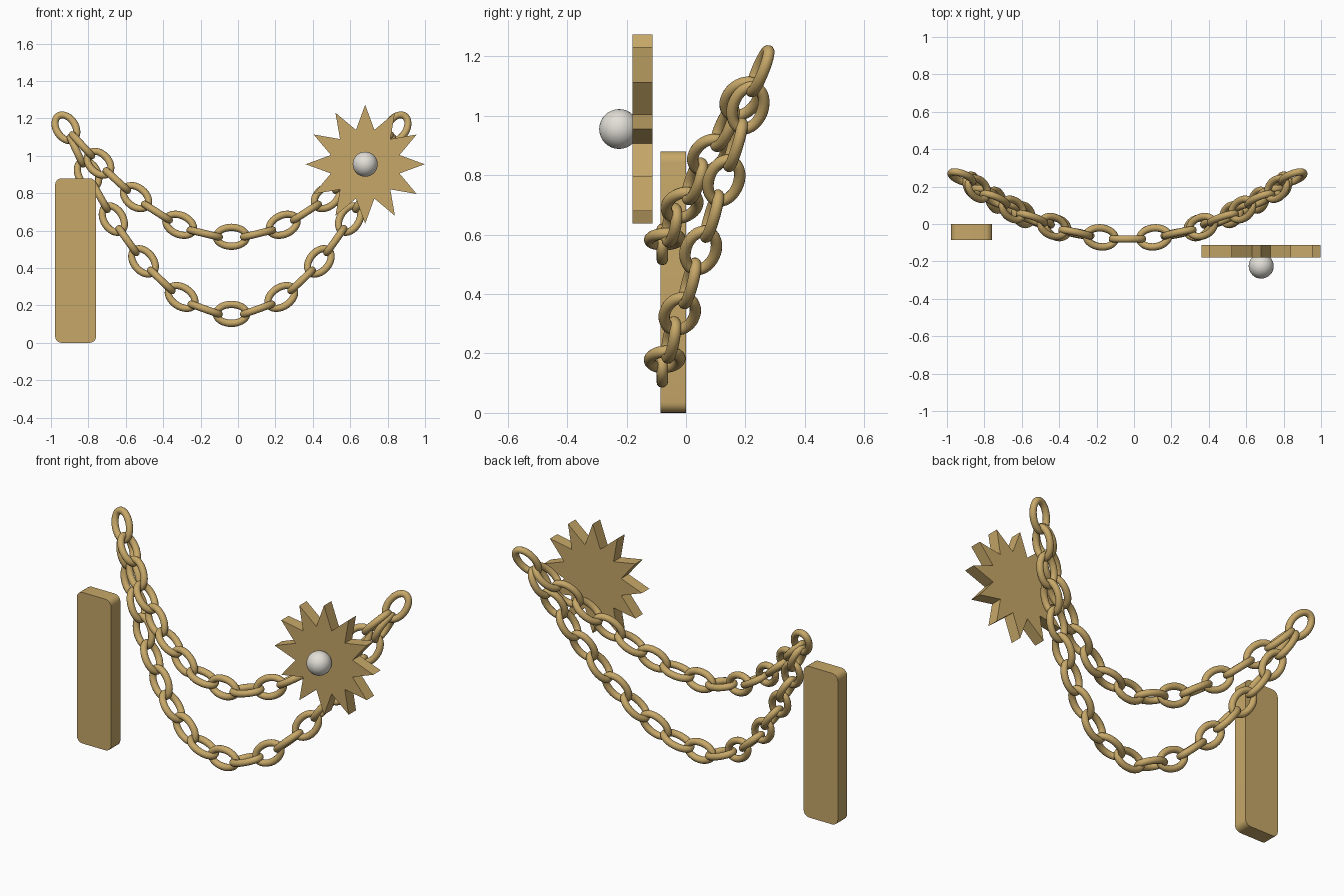
import bpy, bmesh, math
from mathutils import Vector, Matrix

if "Cube" in bpy.data.objects:
    bpy.data.objects.remove(bpy.data.objects["Cube"])


def material(name, rgb):
    m = bpy.data.materials.new(name)
    m.diffuse_color = (*rgb, 1)
    m.use_nodes = True
    m.node_tree.nodes["Principled BSDF"].inputs["Base Color"].default_value = m.diffuse_color
    return m


gold = material("gold", (0.57, 0.39, 0.14))
ivory = material("ivory", (0.76, 0.74, 0.68))


def add_object(name, mesh):
    ob = bpy.data.objects.new(name, mesh)
    bpy.context.collection.objects.link(ob)
    return ob


def smooth(ob, angle=30):
    bpy.ops.object.select_all(action='DESELECT')
    ob.select_set(True)
    bpy.context.view_layer.objects.active = ob
    bpy.ops.object.shade_smooth_by_angle(angle=math.radians(angle))


def extrude_profile(name, points, y0, y1):
    """Extrude an x/z outline from y0 to y1."""
    bm = bmesh.new()
    face = bm.faces.new([bm.verts.new((x, y0, z)) for x, z in points])
    out = bmesh.ops.extrude_face_region(bm, geom=[face])
    verts = [g for g in out["geom"] if isinstance(g, bmesh.types.BMVert)]
    bmesh.ops.translate(bm, verts=verts, vec=(0, y1 - y0, 0))
    bmesh.ops.recalc_face_normals(bm, faces=bm.faces)
    mesh = bpy.data.meshes.new(name)
    bm.to_mesh(mesh)
    bm.free()
    mesh.materials.append(gold)
    return add_object(name, mesh)


# Hanging plate: rounded rectangle
R = 0.036
outline = []
for i, (cx, cz) in enumerate([(-0.758 - R, 0.88 - R), (-0.978 + R, 0.88 - R),
                              (-0.978 + R, R), (-0.758 - R, R)]):
    for k in range(6):
        a = math.radians(90 * i + 18 * k)
        outline.append((cx + R * math.cos(a), cz + R * math.sin(a)))
smooth(extrude_profile("plate", outline, -0.086, 0.0))

# Twelve-pointed star
CX, CZ = 0.68, 0.955
star = []
for k in range(24):
    r = 0.318 if k % 2 == 0 else 0.19
    a = math.pi * k / 12
    star.append((CX + r * math.cos(a), CZ + r * math.sin(a)))
extrude_profile("star", star, -0.18, -0.112)

# Pearl on the star
bpy.ops.mesh.primitive_uv_sphere_add(segments=32, ring_count=16, radius=0.067,
                                     location=(CX, -0.225, CZ))
pearl = bpy.context.object
pearl.name = "pearl"
pearl.data.materials.append(ivory)
smooth(pearl, 60)

# Oval chain link, shared by every link of both chains
bpy.ops.mesh.primitive_torus_add(major_segments=36, minor_segments=12,
                                 major_radius=0.0505, minor_radius=0.0195)
proto = bpy.context.object
link_mesh = proto.data
link_mesh.name = "chain_link"
link_mesh.materials.append(gold)
for v in link_mesh.vertices:
    v.co.x += 0.03 * v.co.x / math.hypot(v.co.x, v.co.y)
smooth(proto, 60)
bpy.data.objects.remove(proto)

MID, END = -0.035, 0.885


def depth(u):
    return -0.08 + 0.42 * u * u


def upper(u):
    return Vector((u, depth(u), 0.567 + 0.85 * u**2 - 0.13 * u**4))


def lower(u):
    return Vector((u, depth(u), 0.155 + 1.27 * u**2))


def place(name, pos, tangent, edge_on):
    """Put a link along the tangent, facing the front or turned a quarter."""
    t = tangent.normalized()
    n = Vector((0, -1, 0))
    n = (n - t * n.dot(t)).normalized()
    if edge_on:
        n = n.cross(t)
    rot = Matrix((t, n.cross(t), n)).transposed().to_4x4()
    ob = add_object(name, link_mesh)
    ob.matrix_world = Matrix.Translation(pos + Vector((MID, 0, 0))) @ rot


def slope(path, u):
    return path(u + 0.005) - path(u - 0.005)


def chain(name, path, half):
    """Even spacing by arc length, with `half` links from middle to end."""
    us = [END * i / 800 for i in range(801)]
    lengths = [0.0]
    for a, b in zip(us, us[1:]):
        lengths.append(lengths[-1] + (path(b) - path(a)).length)
    for k in range(half):
        target = lengths[-1] * k / half
        u = next(u for u, s in zip(us, lengths) if s >= target)
        for side in ((1, -1) if k else (1,)):
            place(f"{name}_link", path(side * u), slope(path, side * u), k % 2 == 1)


chain("upper_chain", upper, 8)
chain("lower_chain", lower, 10)

# End links shared by both chains
for s in (1, -1):
    t = slope(upper, s * END).normalized() + slope(lower, s * END).normalized()
    place("end_link", lower(s * END), t, False)
